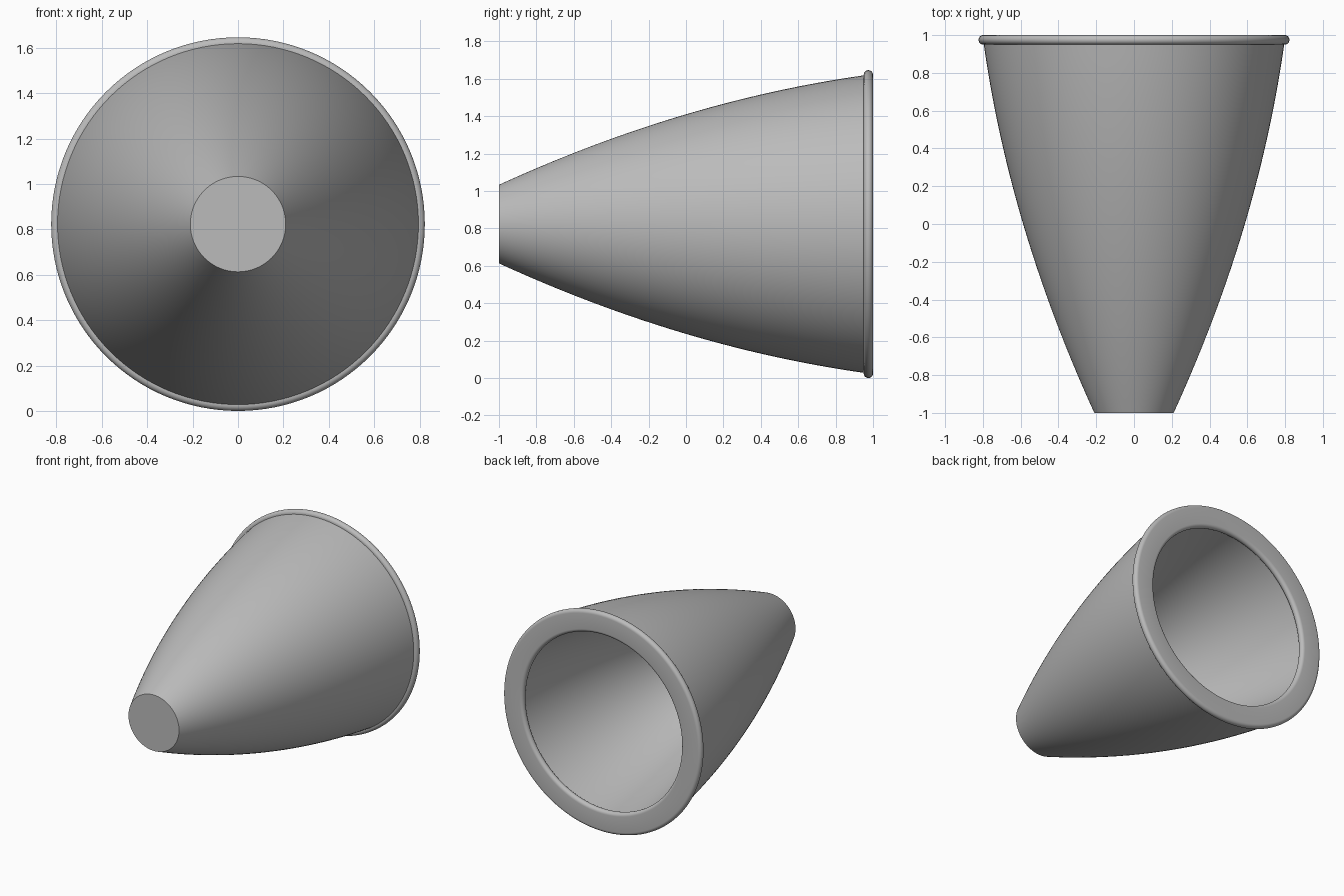
import bpy, bmesh, math

if "Cube" in bpy.data.objects:
    bpy.data.objects.remove(bpy.data.objects["Cube"])

AXIS_Z = 0.823
SEG = 128

grey = bpy.data.materials.new("plain grey")
grey.diffuse_color = (0.5, 0.5, 0.5, 1)
grey.use_nodes = True
grey.node_tree.nodes["Principled BSDF"].inputs["Base Color"].default_value = grey.diffuse_color


def lathe(name, profile, closed):
    """Spin (radius, y) points around the lengthwise axis."""
    bm = bmesh.new()
    rings = []
    for r, y in profile:
        ring = []
        for i in range(SEG):
            a = 2 * math.pi * i / SEG
            ring.append(bm.verts.new((r * math.cos(a), y, AXIS_Z + r * math.sin(a))))
        rings.append(ring)
    pairs = list(zip(rings, rings[1:]))
    if closed:
        pairs.append((rings[-1], rings[0]))
    else:
        bm.faces.new(rings[0])
        bm.faces.new(rings[-1])
    for a, b in pairs:
        for i in range(SEG):
            j = (i + 1) % SEG
            bm.faces.new((a[i], a[j], b[j], b[i]))
    bmesh.ops.recalc_face_normals(bm, faces=bm.faces)
    mesh = bpy.data.meshes.new(name)
    bm.to_mesh(mesh)
    bm.free()
    mesh.materials.append(grey)
    ob = bpy.data.objects.new(name, mesh)
    bpy.context.collection.objects.link(ob)
    bpy.context.view_layer.objects.active = ob
    ob.select_set(True)
    bpy.ops.object.shade_smooth_by_angle(angle=math.radians(35))
    ob.select_set(False)
    return ob


def wall_radius(y):
    return 0.587 + 0.296 * y - 0.081 * y * y


# Hollow bell: outer wall from the closed tip to the mouth, then back inside
N = 28
THICK = 0.12
outer = [(wall_radius(y), y) for y in (-1 + 1.97 * i / N for i in range(N + 1))]
inner = [(wall_radius(y) - THICK, y) for y in (0.97 - 1.92 * i / N for i in range(N + 1))]
lathe("bell_body", outer + inner, False)

# Rim: flat ring with rounded inner and outer edges
R = 0.025
arc = [math.pi * i / 12 - math.pi / 2 for i in range(13)]
outer_edge = [(0.798 + R * math.cos(a), 0.975 + R * math.sin(a)) for a in arc]
inner_edge = [(0.682 - R * math.cos(a), 0.975 - R * math.sin(a)) for a in arc]
lathe("mouth_rim", outer_edge + inner_edge, True)
